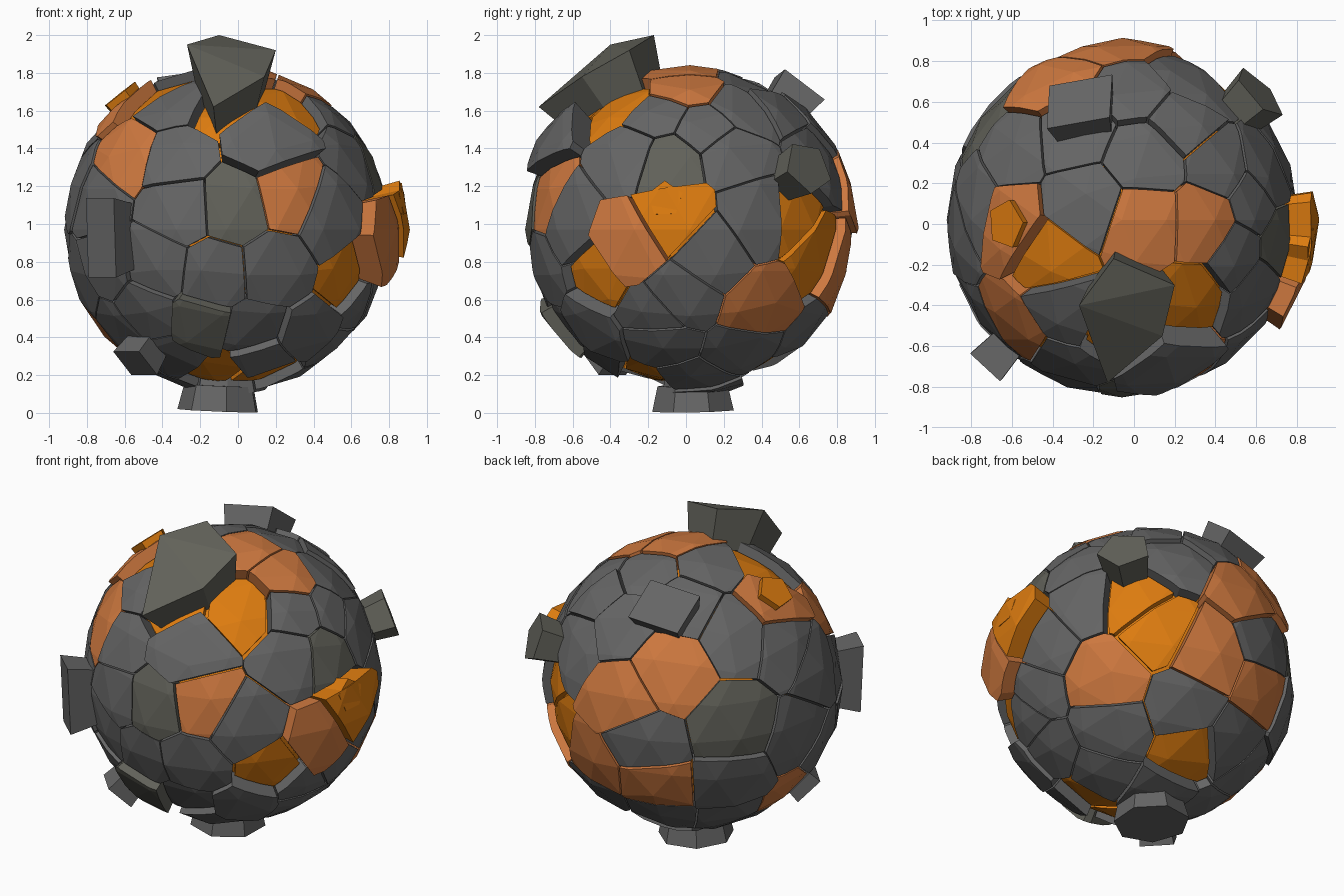
import bpy, bmesh, random
from math import radians, sin, cos, tau, sqrt, pi
from mathutils import Vector

if "Cube" in bpy.data.objects:
    bpy.data.objects.remove(bpy.data.objects["Cube"])

random.seed(4)
C = Vector((-0.06, 0.02, 0.97))      # ball centre
R = 0.865                            # plate surface radius


def material(name, rgb):
    m = bpy.data.materials.new(name)
    m.diffuse_color = (*rgb, 1)
    m.use_nodes = True
    m.node_tree.nodes["Principled BSDF"].inputs["Base Color"].default_value = m.diffuse_color
    return m


GREY = material("dark_grey", (0.13, 0.13, 0.13))
OLIVE = material("olive_grey", (0.12, 0.12, 0.10))
COPPER = material("copper", (0.62, 0.19, 0.05))
ORANGE = material("orange", (0.72, 0.2, 0.005))
MATS = {"g": GREY, "v": OLIVE, "c": COPPER, "o": ORANGE}


def finish(bm, name, mat):
    bmesh.ops.recalc_face_normals(bm, faces=bm.faces[:])
    me = bpy.data.meshes.new(name)
    bm.to_mesh(me)
    bm.free()
    me.materials.append(mat)
    ob = bpy.data.objects.new(name, me)
    ob.location = C
    bpy.context.collection.objects.link(ob)
    return ob


# Plate centres, placed on the ball as seen from a viewing direction
def axes(az, el):
    a, e = radians(az), radians(el)
    fwd = Vector((cos(a) * cos(e), sin(a) * cos(e), sin(e)))
    right = Vector((-sin(a), cos(a), 0))
    return right, fwd.cross(right), fwd


seeds = []


def add_seeds(az, el, rows, scale, cu=0, cv=0, tol=0.21):
    right, up, fwd = axes(az, el)
    for u, v, kind, lift in rows:
        u, v = (u - cu) / scale, (v - cv) / scale
        d = (right * u + up * v + fwd * sqrt(max(0.0, 1 - u * u - v * v))).normalized()
        if all(d.angle(s[0]) > tol for s in seeds):
            seeds.append((d, kind, lift))


FRONT = [(-.60, 1.36, "c", 0), (.27, 1.16, "c", 0), (-.32, 1.08, "g", 0), (-.02, 1.1, "v", .01),
         (.14, 1.42, "g", .08), (-.33, 1.36, "g", .01), (-.32, 1.64, "g", 0), (.5, 1.02, "g", 0),
         (.2, .75, "g", 0), (-.13, .72, "g", 0), (.6, .72, "o", 0), (-.2, .46, "v", .04),
         (.08, .42, "g", -.02), (.62, 1.38, "g", 0), (.3, 1.64, "o", 0), (-.75, 1.1, "g", 0),
         (-.72, .8, "g", .01), (-.44, .78, "g", -.02), (-.48, .52, "g", 0), (.37, .42, "g", .02),
         (-.1, .2, "o", 0), (.13, .27, "g", .01), (-.32, .29, "g", 0), (-.1, 1.62, "o", 0)]
RIGHT = [(-.1, 1.34, "v", 0), (.25, 1.38, "g", 0), (-.06, 1.02, "o", .15), (-.28, .88, "c", .08),
         (.12, .85, "g", 0), (.38, 1.05, "g", 0), (-.05, .62, "g", .01), (.42, .55, "c", 0),
         (-.15, .36, "g", 0), (.3, .32, "g", 0), (.62, 1.04, "o", 0), (.3, 1.62, "g", 0),
         (-.15, 1.58, "g", 0)]
TOP = [(.05, 0, "c", .01), (.36, 0, "c", 0), (-.25, .1, "g", 0), (.06, .34, "g", -.01),
       (.25, .5, "g", .02), (0, .65, "g", .02), (.6, .1, "g", 0), (.5, .4, "g", 0),
       (-.62, .02, "c", .02), (-.43, -.17, "o", 0), (-.35, -.42, "o", 0), (-.78, .1, "g", 0),
       (-.6, .35, "g", 0), (-.3, .45, "g", 0)]
BACK_LEFT = [(-.3, .1, "c", .03), (-.62, -.08, "c", .03), (-.13, .48, "g", .04), (-.5, -.4, "g", 0),
             (.13, -.33, "v", -.01), (-.42, .55, "g", .02), (-.69, .28, "g", .02), (.25, .3, "g", 0),
             (.52, .55, "o", 0), (.45, .05, "g", 0), (.75, 0, "g", 0), (.62, -.4, "g", 0),
             (.55, -.8, "c", 0), (-.4, -.7, "c", 0), (.1, -.72, "g", .02), (-.8, -.5, "c", 0)]
BACK_RIGHT = [(-.22, .35, "g", 0), (.18, .26, "o", 0), (.42, .15, "g", 0), (.6, -.08, "c", 0),
              (.62, .6, "c", .03), (-.7, .2, "g", 0), (-.05, .65, "o", 0), (-.75, -.3, "g", 0),
              (-.22, -.38, "g", 0), (.35, -.6, "o", 0), (-.4, -.85, "o", 0), (.65, -.5, "g", 0),
              (.05, -.85, "g", .01), (.85, .2, "g", 0)]
add_seeds(-90, 0, FRONT, .86, C.x, C.z)
add_seeds(0, 0, RIGHT, .86, C.y, C.z)
add_seeds(-90, 90, TOP, .86, C.x, C.y)
add_seeds(135, 25, BACK_LEFT, 1)
add_seeds(45, -25, BACK_RIGHT, 1)
# fill any uncovered area with plain plates
for i in range(300):
    z = 1 - (2 * i + 1) / 300
    a = i * pi * (3 - sqrt(5))
    d = Vector((cos(a) * sqrt(1 - z * z), sin(a) * sqrt(1 - z * z), z))
    if all(d.angle(s[0]) > 0.36 for s in seeds):
        seeds.append((d, "g", 0))


# Armour plates: faceted ball cut into cells between neighbouring centres
ball = bmesh.new()
bmesh.ops.create_icosphere(ball, subdivisions=3, radius=R)
ball_mesh = bpy.data.meshes.new("ball_template")
ball.to_mesh(ball_mesh)
ball.free()

for i, (d, kind, lift) in enumerate(seeds):
    bm = bmesh.new()
    bm.from_mesh(ball_mesh)
    gap = 0.015 if kind == "o" else 0.005
    near = sorted((s[0] for s in seeds if s[0] is not d), key=lambda s: d.angle(s))[:16]
    for s in near:
        n = (s - d).normalized()
        bmesh.ops.bisect_plane(bm, geom=bm.verts[:] + bm.edges[:] + bm.faces[:], dist=1e-5,
                               plane_co=n * -gap, plane_no=n, clear_outer=True)
    if not bm.faces:
        bm.free()
        continue
    top = R - 0.045 + lift if kind == "o" else R + lift + random.uniform(-.005, .008)
    inner = 0.74
    for v in bm.verts:
        v.co *= top / R
    ext = bmesh.ops.extrude_face_region(bm, geom=bm.faces[:], use_keep_orig=True)
    for v in ext["geom"]:
        if isinstance(v, bmesh.types.BMVert):
            v.co *= inner / top
    names = {"g": "grey_plate", "v": "olive_plate", "c": "copper_plate", "o": "exposed_layer"}
    finish(bm, f"{names[kind]}_{i:02d}", MATS[kind])
bpy.data.meshes.remove(ball_mesh)

# Orange core seen through the gaps
bm = bmesh.new()
bmesh.ops.create_icosphere(bm, subdivisions=3, radius=0.775)
finish(bm, "inner_core", ORANGE)


# Raised blocks: radial prisms from outer corner points
def prism(name, outer, k, mat):
    bm = bmesh.new()
    for p in outer:
        bm.verts.new(p)
        bm.verts.new(p * k)
    bmesh.ops.convex_hull(bm, input=bm.verts[:])
    bmesh.ops.dissolve_limit(bm, angle_limit=0.03, verts=bm.verts[:], edges=bm.edges[:])
    finish(bm, name, mat)


def block(name, direction, r, w, h, mat, sides=4, k=0.78, spin=45):
    d = Vector(direction).normalized()
    m = d.to_track_quat("Z", "Y").to_matrix()
    f = 1 / cos(pi / sides)
    pts = []
    for j in range(sides):
        a = radians(spin) + tau * j / sides
        pts.append(d * r + m @ Vector((w * f * cos(a), h * f * sin(a), 0)))
    prism(name, pts, k, mat)


spike = [(-.1, -.17, 2), (.2, -.3, 1.92), (.14, -.55, 1.78), (-.13, -.78, 1.62), (-.27, -.4, 1.95)]
prism("top_wedge", [Vector(p) - C for p in spike], 0.76, OLIVE)
block("left_block", (-.62, -.67, -.04), .98, .10, .21, GREY)
block("lower_left_block", (-.48, -.45, -.7), .97, .1, .09, GREY)
block("foot_block", (-.04, .02, -.97), .96, .2, .2, GREY, 7, .86, 15)
block("right_rear_block", (.68, .63, .33), .98, .13, .12, OLIVE, 5)
block("top_rear_block", (-.2, .56, .72), .97, .16, .13, GREY, 4, .8, 30)
# small outer chunks on the raised right side and the upper front left
block("side_chunk", (.92, -.13, .16), .955, .08, .08, ORANGE, 5, .8, 20)
block("upper_left_chunk", (-.56, -.02, .7), .915, .1, .09, ORANGE, 5, .8, 20)
